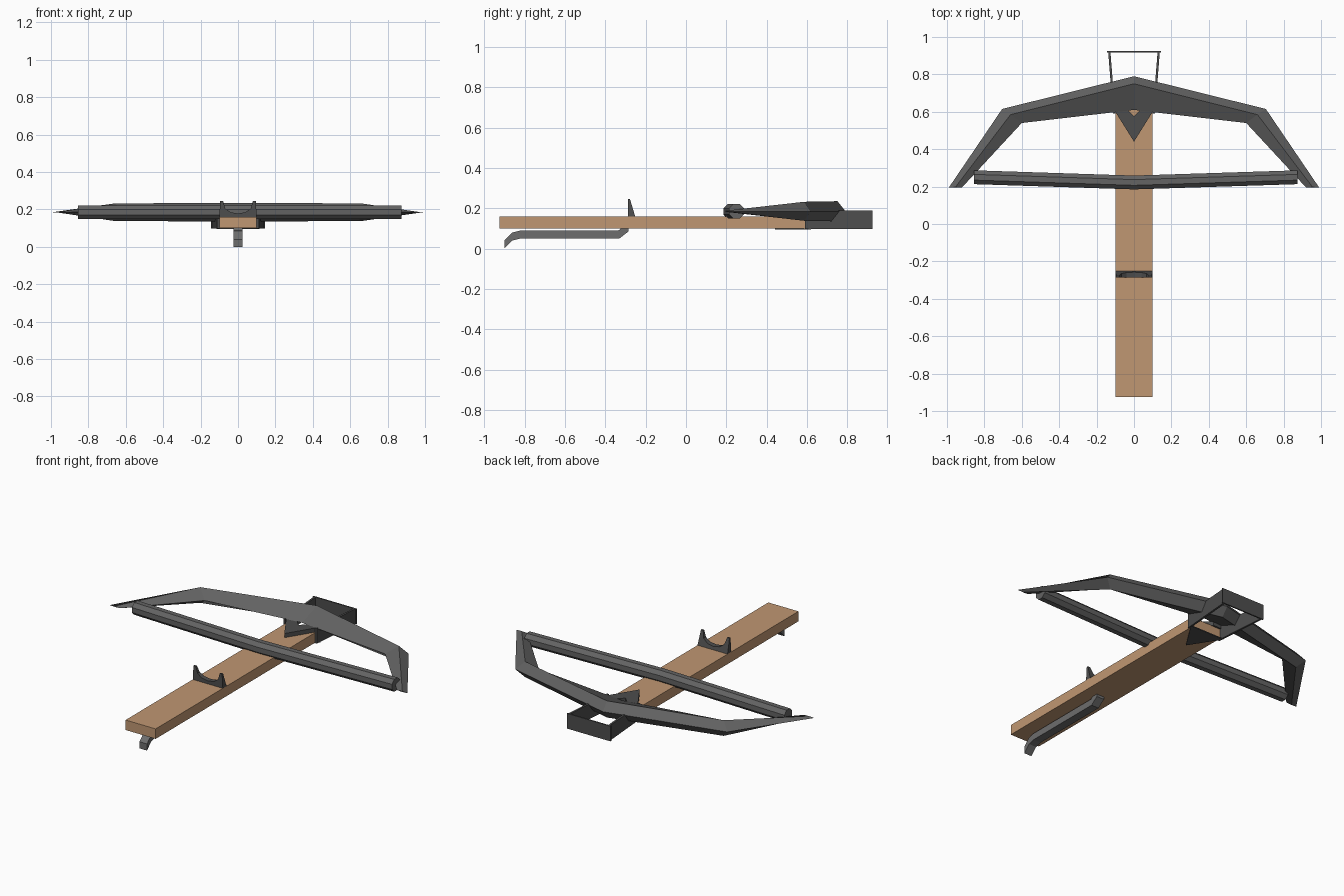
import bpy, bmesh, math
from mathutils import Vector

if "Cube" in bpy.data.objects:
    bpy.data.objects.remove(bpy.data.objects["Cube"])


def material(name, rgb):
    m = bpy.data.materials.new(name)
    m.diffuse_color = (*rgb, 1)
    m.use_nodes = True
    m.node_tree.nodes["Principled BSDF"].inputs["Base Color"].default_value = m.diffuse_color
    return m


WOOD = material("warm wood", (0.53, 0.31, 0.17))
STEEL = material("grey steel", (0.125, 0.125, 0.125))
DARK = material("dark iron", (0.075, 0.075, 0.075))
LIGHT = material("light grey steel", (0.155, 0.155, 0.155))


def finish(name, bm, mat):
    bmesh.ops.recalc_face_normals(bm, faces=bm.faces)
    me = bpy.data.meshes.new(name)
    bm.to_mesh(me)
    bm.free()
    me.materials.append(mat)
    ob = bpy.data.objects.new(name, me)
    bpy.context.collection.objects.link(ob)
    return ob


def loft(name, rings, mat):
    """Skin a list of equal-sized closed rings and cap the ends."""
    bm = bmesh.new()
    vs = [[bm.verts.new(p) for p in r] for r in rings]
    n = len(vs[0])
    for a, b in zip(vs, vs[1:]):
        for i in range(n):
            j = (i + 1) % n
            bm.faces.new((a[i], a[j], b[j], b[i]))
    bm.faces.new(vs[0])
    bm.faces.new(vs[-1])
    return finish(name, bm, mat)


def prism_z(name, pts, z0, z1, mat):
    return loft(name, [[(x, y, z) for x, y in pts] for z in (z0, z1)], mat)


# stock
prism_z("stock", [(-0.1, -0.925), (0.1, -0.925), (0.1, 0.61), (-0.1, 0.61)], 0.1, 0.16, WOOD)

# bow: diamond sections (outer edge, ridge, inner edge, half height)
half = [((0, 0.79), (0, 0.75), (0, 0.61), 0.05),
        ((0.705, 0.615), (0.66, 0.585), (0.6, 0.54), 0.047),
        ((0.99, 0.195), (0.955, 0.197), (0.92, 0.195), 0.003)]


def section(s, sign):
    o, r, i, h = s
    zc = 0.185
    return [(sign * o[0], o[1], zc), (sign * r[0], r[1], zc + h),
            (sign * i[0], i[1], zc), (sign * r[0], r[1], zc - h)]


loft("bow", [section(s, -1) for s in reversed(half)] + [section(s, 1) for s in half[1:]], STEEL)

# bowstring: thick octagonal cord, slightly bent in the middle
rings = []
for x, y in ((-0.855, 0.25), (0, 0.222), (0.875, 0.25)):
    rings.append([(x, y + 0.04 * math.cos(a), 0.185 + 0.04 * math.sin(a))
                  for a in (math.pi / 8 + k * math.pi / 4 for k in range(8))])
loft("bowstring", rings, STEEL)

# string catch: U-shaped horns, sloped on the rear side
right = [(0.1, 0.16), (0.095, 0.245), (0.08, 0.245), (0.068, 0.205), (0.04, 0.185)]
outline = right + [(0, 0.178)] + [(-x, z) for x, z in reversed(right)]
loft("string_catch", [[(x, -0.287, z) for x, z in outline],
                      [(x, -0.252 - (z - 0.16) * 0.3, z) for x, z in outline]], DARK)

# trigger lever under the stock
lever = [(-0.9, 0.0), (-0.9, 0.04), (-0.86, 0.08), (-0.82, 0.09), (-0.335, 0.09),
         (-0.315, 0.105), (-0.285, 0.105), (-0.285, 0.085), (-0.33, 0.05),
         (-0.82, 0.05), (-0.86, 0.04)]
loft("trigger_lever", [[(x, y, z) for y, z in lever] for x in (-0.025, 0.025)], LIGHT)

# bow bracket: V plates above and below the stock
vee = [(-0.1, 0.62), (-0.1, 0.6), (0, 0.44), (0.1, 0.6), (0.1, 0.62),
       (0.045, 0.62), (0, 0.575), (-0.045, 0.62)]
prism_z("bracket_top", vee, 0.158, 0.185, DARK)
prism_z("bracket_bottom", [(-0.115, 0.62), (0, 0.44), (0.115, 0.62)], 0.095, 0.101, DARK)

# foot stirrup: open frame of thin plates
for s, side in ((-1, "left"), (1, "right")):
    prism_z("stirrup_" + side, [(s * 0.1, 0.59), (s * 0.112, 0.59),
                                (s * 0.138, 0.92), (s * 0.126, 0.92)], 0.097, 0.188, DARK)
prism_z("stirrup_front", [(-0.145, 0.917), (0.145, 0.917), (0.145, 0.925), (-0.145, 0.925)],
        0.097, 0.188, DARK)
